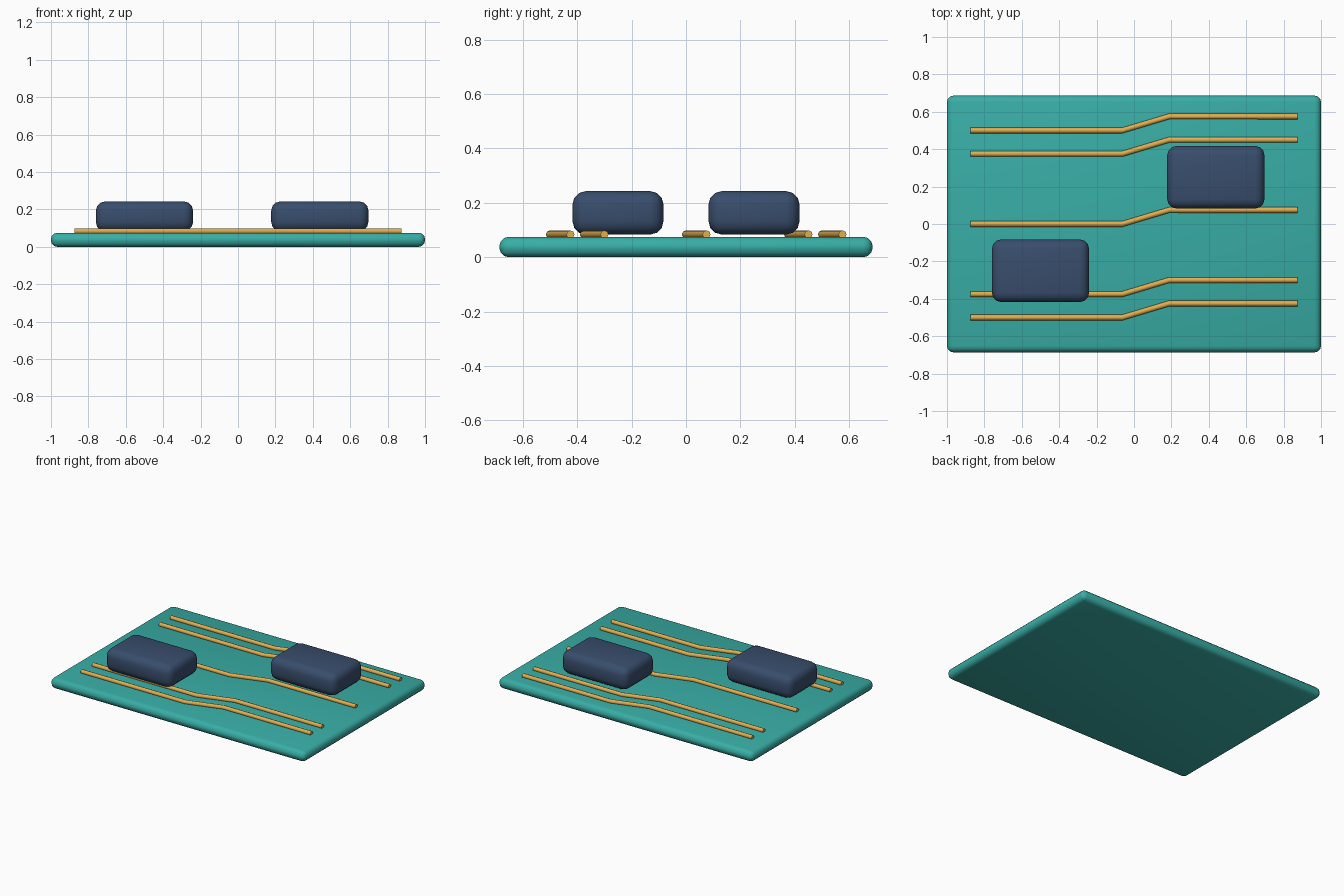
import bpy

if "Cube" in bpy.data.objects:
    bpy.data.objects.remove(bpy.data.objects["Cube"])

def material(name, color):
    m = bpy.data.materials.new(name)
    m.diffuse_color = (*color, 1)
    m.use_nodes = True
    m.node_tree.nodes["Principled BSDF"].inputs["Base Color"].default_value = m.diffuse_color
    return m

TEAL = material("board_teal", (0.04, 0.42, 0.38))
NAVY = material("chip_navy", (0.04, 0.075, 0.15))
GOLD = material("trace_gold", (0.75, 0.42, 0.08))

def rounded_box(name, center, size, bevel, mat):
    bpy.ops.mesh.primitive_cube_add(size=1, location=center)
    ob = bpy.context.object
    ob.name = name
    ob.scale = size
    bpy.ops.object.transform_apply(location=False, rotation=False, scale=True)
    mod = ob.modifiers.new("rounded_edges", "BEVEL")
    mod.width = bevel
    mod.segments = 3
    bpy.ops.object.modifier_apply(modifier=mod.name)
    ob.data.materials.append(mat)
    bpy.ops.object.shade_smooth_by_angle()
    return ob

def trace(name, y):
    curve = bpy.data.curves.new(name, "CURVE")
    curve.dimensions = "3D"
    curve.bevel_depth = 0.015
    curve.bevel_resolution = 2
    curve.use_fill_caps = True
    path = [(-0.875, 0), (-0.0625, 0), (0.1875, 0.075), (0.875, 0.075)]
    spline = curve.splines.new("POLY")
    spline.points.add(len(path) - 1)
    for p, (x, dy) in zip(spline.points, path):
        p.co = (x, y + dy, 0.0835, 1)
    curve.materials.append(GOLD)
    ob = bpy.data.objects.new(name, curve)
    bpy.context.collection.objects.link(ob)

# Board
rounded_box("board", (0, 0, 0.0375), (2, 1.372, 0.075), 0.034, TEAL)

# Chips
rounded_box("chip_left", (-0.5, -0.25, 0.163), (0.52, 0.335, 0.16), 0.05, NAVY)
rounded_box("chip_right", (0.4375, 0.25, 0.163), (0.52, 0.335, 0.16), 0.05, NAVY)

# Kinked conductor traces
for i, y in enumerate((-0.5, -0.375, 0, 0.375, 0.5)):
    trace(f"trace_{i + 1}", y)
